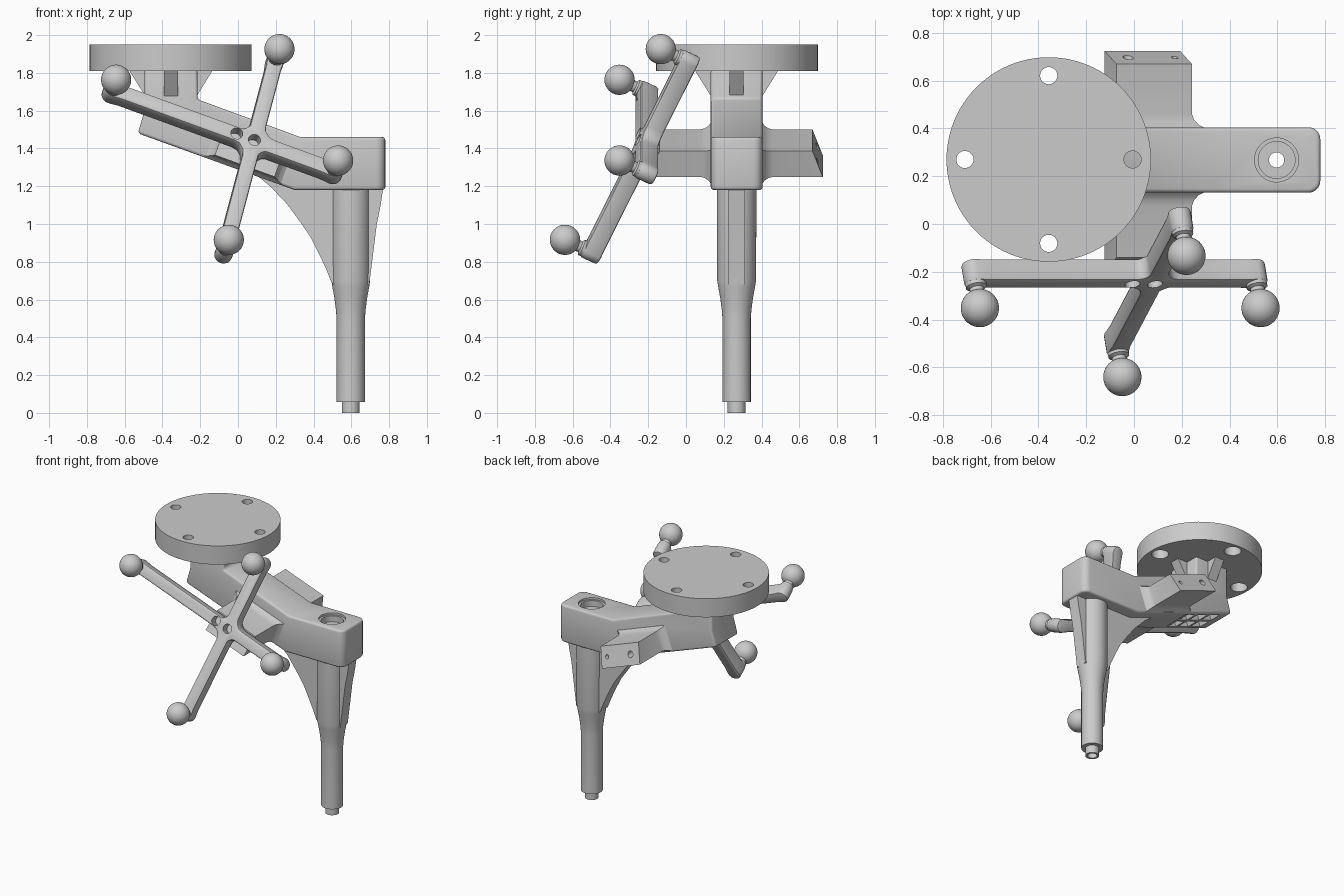
import bpy, bmesh
from math import pi, cos, sin, radians
from mathutils import Matrix, Vector

if "Cube" in bpy.data.objects:
    bpy.data.objects.remove(bpy.data.objects["Cube"])

SLOPE = Vector((.94, 0, -.342))      # direction along the sloped arm
NORMAL = Vector((.342, 0, .94))      # perpendicular to it, upwards
UPRIGHT = Matrix.Rotation(pi / 2, 4, 'X')
YC = .268                            # mid plane of the main arm


def finish(name, bm, matrix=Matrix(), bevel=0, segs=3):
    bmesh.ops.transform(bm, matrix=matrix, verts=bm.verts)
    bmesh.ops.recalc_face_normals(bm, faces=bm.faces)
    me = bpy.data.meshes.new(name)
    bm.to_mesh(me)
    bm.free()
    ob = bpy.data.objects.new(name, me)
    bpy.context.collection.objects.link(ob)
    if bevel:
        m = ob.modifiers.new("bevel", 'BEVEL')
        m.width, m.segments, m.limit_method = bevel, segs, 'ANGLE'
        m.angle_limit = radians(40)
        activate(ob)
        bpy.ops.object.modifier_apply(modifier="bevel")
    return ob


def activate(ob):
    bpy.ops.object.select_all(action='DESELECT')
    bpy.context.view_layer.objects.active = ob
    ob.select_set(True)


def smooth(ob):
    activate(ob)
    bpy.ops.object.shade_smooth_by_angle(angle=radians(35))


def cut(ob, cutters):
    for c in cutters:
        m = ob.modifiers.new("cut", 'BOOLEAN')
        m.object, m.operation, m.solver = c, 'DIFFERENCE', 'EXACT'
        activate(ob)
        bpy.ops.object.modifier_apply(modifier="cut")
        bpy.data.objects.remove(c)


def prism_bm(points, depth):
    bm = bmesh.new()
    f = bm.faces.new([bm.verts.new((x, y, -depth / 2)) for x, y in points])
    r = bmesh.ops.extrude_face_region(bm, geom=[f])
    vs = [v for v in r['geom'] if isinstance(v, bmesh.types.BMVert)]
    bmesh.ops.translate(bm, verts=vs, vec=(0, 0, depth))
    return bm


def lathe(name, profile, matrix=Matrix(), n=48, closed=True):
    # revolve (radius, height) points; open profiles are capped at both ends
    bm = bmesh.new()
    rings = [[bm.verts.new((r * cos(2 * pi * i / n), r * sin(2 * pi * i / n), z))
              for i in range(n)] for r, z in profile]
    for k in range(len(rings) if closed else len(rings) - 1):
        a, b = rings[k], rings[(k + 1) % len(rings)]
        for i in range(n):
            j = (i + 1) % n
            bm.faces.new((a[i], a[j], b[j], b[i]))
    if not closed:
        bm.faces.new(rings[0])
        bm.faces.new(rings[-1])
    return finish(name, bm, matrix)


def at(x, y, z=0):
    return Matrix.Translation((x, y, z))


# main sloped arm with its end block and the column below the disc
bm = prism_bm([(.78, 1.46), (.33, 1.46), (-.215, 1.66), (-.215, 1.82), (-.495, 1.82),
               (-.495, 1.60), (-.53, 1.48), (.3, 1.18), (.78, 1.18)], .274)
ends = [e for e in bm.edges if all(v.co.x > .77 for v in e.verts)
        and abs(e.verts[0].co.z - e.verts[1].co.z) < .01]
bmesh.ops.bevel(bm, geom=ends, offset=.05, segments=5, profile=.5, affect='EDGES')
arm = finish("main_arm", bm, at(0, YC) @ UPRIGHT, .016)
cutters = [lathe("bore_cutter", [(.032, 1.1), (.032, 1.40), (.077, 1.40), (.077, 1.445),
                                 (.092, 1.445), (.092, 1.5)], at(.597, YC), closed=False)]
for i in (-1, 0, 1):                 # shallow pockets on the underside
    for j in (-1, 1):
        b = bmesh.new()
        bmesh.ops.create_cube(b, size=1)
        p = Vector((-.3, YC + j * .058, 1.397)) + SLOPE * i * .115
        cutters.append(finish("pocket_cutter", b, Matrix.Translation(p)
                       @ Matrix.Rotation(radians(20), 4, 'Y')
                       @ Matrix.Diagonal((.092, .092, .08, 1))))
cut(arm, cutters)
smooth(arm)

# hollow post
smooth(lathe("post", [(.032, 0), (.047, 0), (.047, .058), (.075, .058), (.075, .5), (.079, .55),
                      (.087, .61), (.097, .665), (.103, .70), (.105, 1.2), (.032, 1.2)],
             at(.597, YC)))

# curved webs bracing the post
webs = {"inner_web": [(.53, 1.22), (.53, .66), (.495, .69), (.465, .765), (.43, .84), (.385, .93),
                      (.33, 1.01), (.26, 1.105), (.17, 1.2), (.09, 1.265), (.0, 1.32), (.2, 1.25)],
        "outer_web": [(.67, 1.2), (.77, 1.2), (.755, 1.1), (.735, 1.0), (.72, .88),
                      (.705, .76), (.695, .68), (.67, .68)]}
for name, pts in webs.items():
    smooth(finish(name, prism_bm(pts, .09), at(0, YC) @ UPRIGHT))

# mounting disc with four counterbored holes
disc = lathe("mounting_disc", [(.428, 1.81), (.428, 1.95)], at(-.357, .27), 96, False)
cut(disc, [lathe("hole_cutter", [(.058, 1.78), (.058, 1.88), (.036, 1.88), (.036, 2)],
                 at(-.357 + .351 * cos(k * pi / 2), .27 + .351 * sin(k * pi / 2)), 32, False)
           for k in range(4)])
smooth(disc)

# ribs between column and disc
for k in range(4):
    finish("disc_rib", prism_bm([(.1, 1.82), (.225, 1.82), (.135, 1.675), (.1, 1.675)], .075),
           at(-.355, YC) @ Matrix.Rotation(k * pi / 2, 4, 'Z') @ UPRIGHT)

# cross bar through the arm, flared where it meets the sides
flare = [(.075, 0), (.1, .008), (.12, .025), (.135, .05)]
sections = [(-.175, 0, .035)] + [(y, e, 0) for y, e in flare]
sections += [(2 * YC - y, e, 0) for y, e in reversed(flare)] + [(.697, 0, -.027)]
bm = bmesh.new()
rings = []
for y, e, tilt in sections:
    rings.append([bm.verts.new(Vector((.06, y + tilt * t, 1.375)) + SLOPE * s * (.168 + e)
                               + NORMAL * t * (.072 + e * .5))
                  for s, t in ((-1, -1), (1, -1), (1, 1), (-1, 1))])
for a, b in zip(rings, rings[1:]):
    for i in range(4):
        j = (i + 1) % 4
        bm.faces.new((a[i], a[j], b[j], b[i]))
bm.faces.new(rings[0])
bm.faces.new(rings[-1])
bar = finish("cross_bar", bm)
cut(bar, [lathe("end_hole_cutter", [(r, -.06), (r, .06)],
                Matrix.Translation(Vector((.06, .7, 1.375)) + SLOPE * s) @ UPRIGHT, 24, False)
          for s, r in ((-.09, .022), (.117, .014))])
smooth(bar)

# tilted four-armed bracket: local x along the slope, local z towards the front
tilt = radians(26)
e2 = NORMAL * cos(tilt) + Vector((0, sin(tilt), 0))
front = SLOPE.cross(e2)
frame = Matrix((SLOPE, e2, front)).transposed().to_4x4()
frame.translation = (.08, -.208, 1.425)
ARMS = [(0, .453), (94.6, .5), (180, .797), (274.6, .661)]
outline = []
for k, (ang, length) in enumerate(ARMS):
    d = Vector((cos(radians(ang)), sin(radians(ang))))
    side = Vector((-d.y, d.x))
    local = [(.1, -.042), (length - .06, -.042)]
    local += [(length + .048 * cos(a), .048 * sin(a))
              for a in [(-.5 + i / 10) * pi for i in range(11)]]
    local += [(length - .06, .042), (.1, .042)]
    outline += [d * x + side * y for x, y in local]
    nxt = ARMS[(k + 1) % 4][0] + (360 if k == 3 else 0)
    for off, r in ((-22, .086), (0, .083), (22, .086)):   # rounded inner corner
        mid = radians((ang + nxt) / 2 + off * .6)
        outline.append(Vector((cos(mid), sin(mid))) * r)
bracket = finish("ball_bracket", prism_bm(outline, .1), frame, .012, 2)
cut(bracket, [lathe("screw_hole_cutter", [(.032, -.02), (.032, .1)],
                    frame @ at(x, 0), 32, False) for x in (-.1, 0)])
smooth(bracket)

# ball studs at the bracket ends
for ang, length in ARMS:
    m = frame @ at(length * cos(radians(ang)), length * sin(radians(ang)))
    smooth(lathe("ball_neck", [(.044, .03), (.044, .062), (.03, .07), (.03, .078), (.036, .1)],
                 m, 32, False))
    b = bmesh.new()
    bmesh.ops.create_uvsphere(b, u_segments=40, v_segments=20, radius=.08)
    smooth(finish("ball", b, m @ at(0, 0, .16)))
